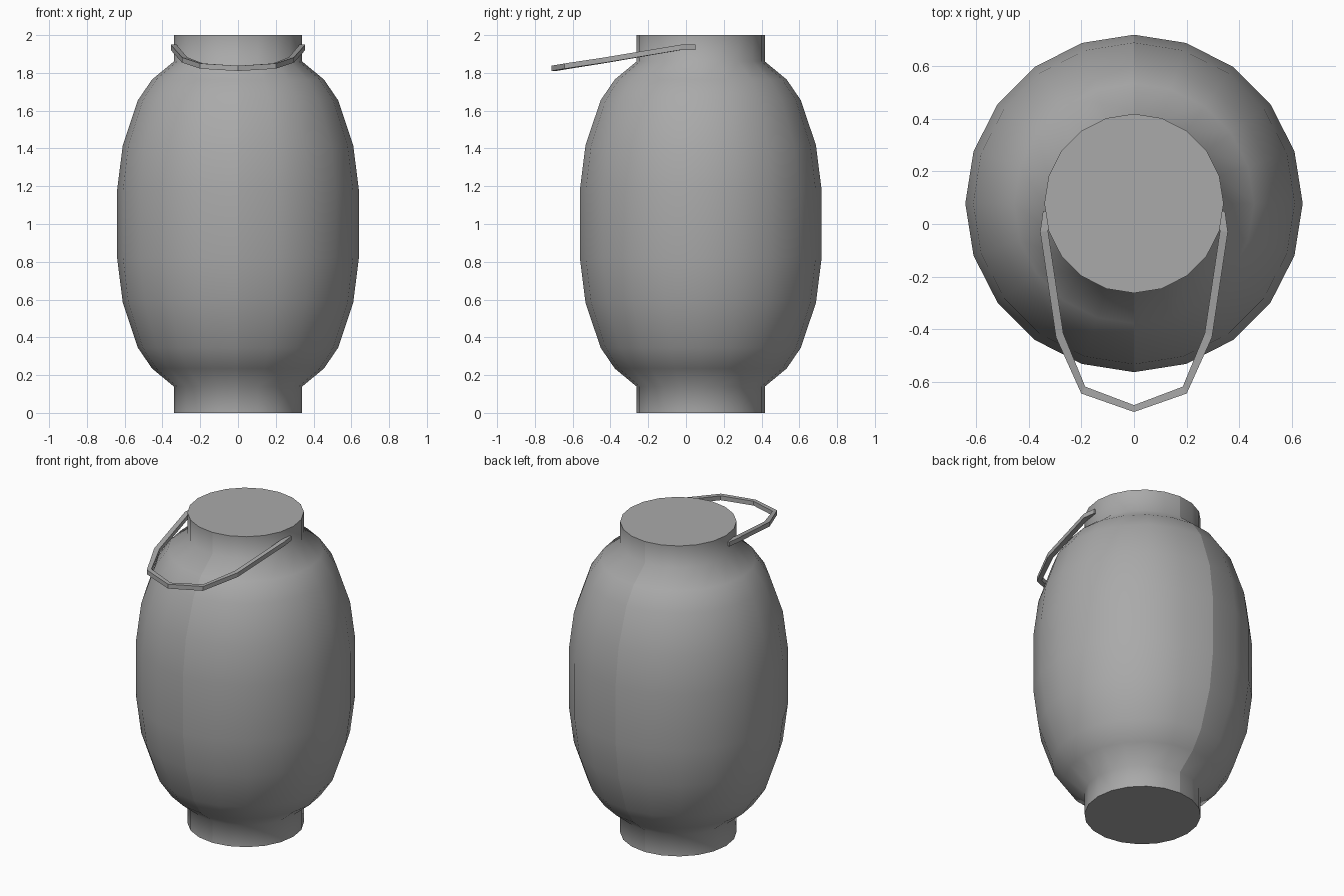
import bpy
import bmesh
from math import cos, sin, tau

default = bpy.data.objects.get("Cube")
if default:
    bpy.data.objects.remove(default)

grey = bpy.data.materials.new("plain grey")
grey.use_nodes = True
COLOUR = (0.4, 0.4, 0.4, 1)
grey.diffuse_color = COLOUR
grey.node_tree.nodes["Principled BSDF"].inputs["Base Color"].default_value = COLOUR


def finish(bm, name):
    bmesh.ops.recalc_face_normals(bm, faces=bm.faces)
    mesh = bpy.data.meshes.new(name)
    bm.to_mesh(mesh)
    bm.free()
    mesh.materials.append(grey)
    obj = bpy.data.objects.new(name, mesh)
    bpy.context.collection.objects.link(obj)
    return obj


def skin(bm, rings):
    """Join successive rings with quads and cap both ends."""
    sides = []
    for a, b in zip(rings, rings[1:]):
        n = len(a)
        for i in range(n):
            j = (i + 1) % n
            sides.append(bm.faces.new((a[i], a[j], b[j], b[i])))
    bm.faces.new(rings[0])
    bm.faces.new(rings[-1])
    return sides


# Lantern body: a profile mirrored about mid height, turned in 20 sides
SIDES, CENTRE_Y, HEIGHT = 20, 0.078, 2.0
lower = [(0.34, 0), (0.34, 0.14), (0.455, 0.235), (0.53, 0.345),
         (0.61, 0.583), (0.64, 0.82)]
profile = lower + [(r, HEIGHT - z) for r, z in reversed(lower)]

bm = bmesh.new()
rings = [[bm.verts.new((r * cos(tau * i / SIDES),
                        CENTRE_Y + r * sin(tau * i / SIDES), z))
          for i in range(SIDES)] for r, z in profile]
for face in skin(bm, rings):
    face.smooth = True
# Sharp rims at the caps and sharp seams where the two halves meet
for edge in bm.edges:
    seam = all(abs(v.co.x) < 0.001 for v in edge.verts)
    rim = any(not f.smooth for f in edge.link_faces)
    edge.smooth = not (seam or rim)
finish(bm, "lantern_body")

# Handle: a thin square bar bent forward, (outer x, outer y, inner x, inner y, z)
half = [(0.345, 0.05, 0.315, 0.05, 1.935),
        (0.356, -0.03, 0.326, -0.027, 1.935),
        (0.296, -0.43, 0.268, -0.415, 1.868),
        (0.2, -0.643, 0.185, -0.617, 1.836)]
middle = (0, -0.713, 0, -0.687, 1.824)
path = half + [middle] + [(-ox, oy, -ix, iy, z)
                          for ox, oy, ix, iy, z in reversed(half)]
HALF_THICK = 0.014

bm = bmesh.new()
rings = []
for ox, oy, ix, iy, z in path:
    low, high = z - HALF_THICK, z + HALF_THICK
    rings.append([bm.verts.new(p) for p in (
        (ox, oy, low), (ox, oy, high), (ix, iy, high), (ix, iy, low))])
skin(bm, rings)
finish(bm, "handle")
